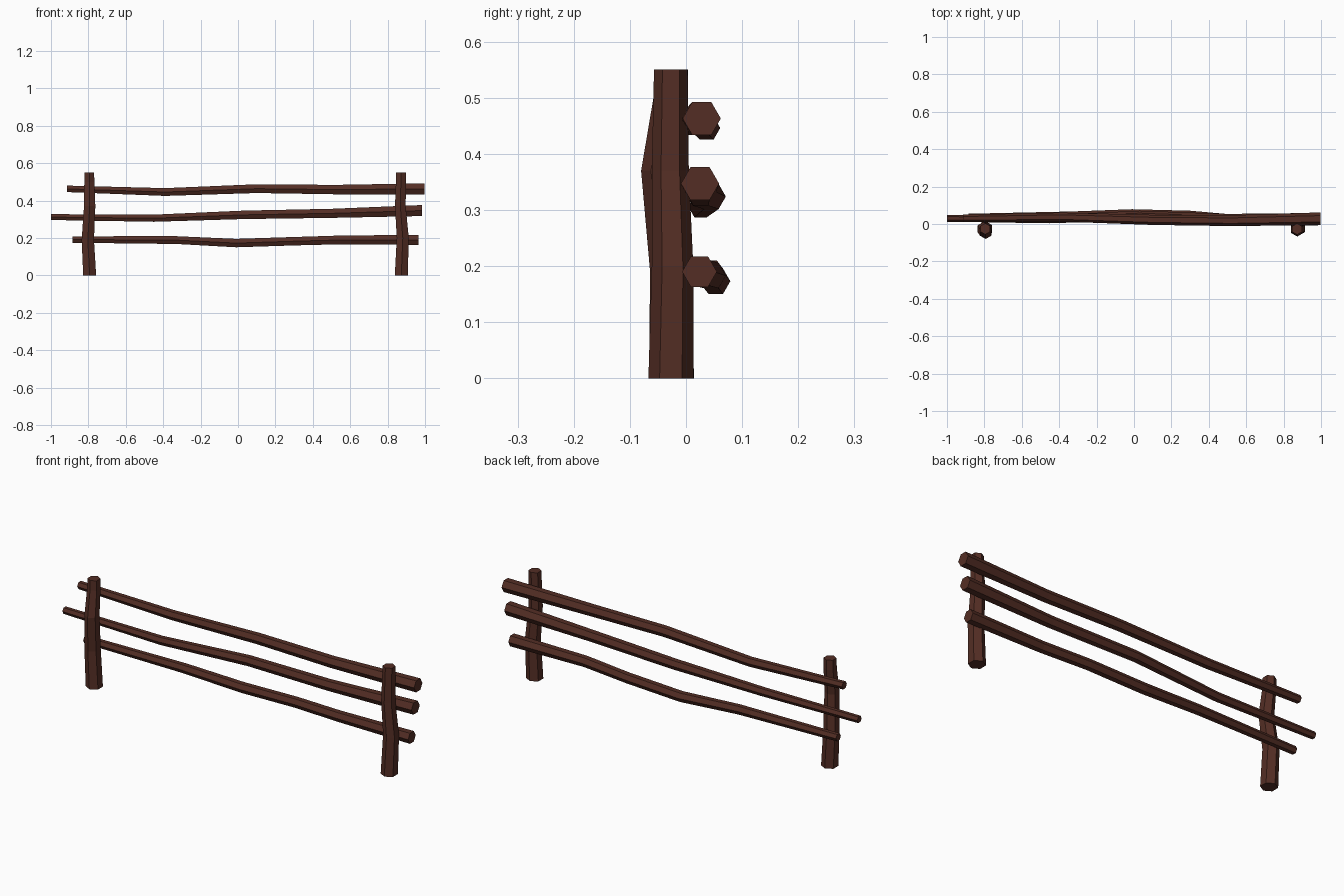
import bpy, bmesh, math
from mathutils import Vector

cube = bpy.data.objects.get("Cube")
if cube:
    bpy.data.objects.remove(cube, do_unlink=True)

# Single dark wood colour
wood = bpy.data.materials.new("dark_brown_wood")
wood.use_nodes = True
colour = (0.088, 0.027, 0.018, 1)
wood.diffuse_color = colour
wood.node_tree.nodes["Principled BSDF"].inputs["Base Color"].default_value = colour

SIDES = 6


def make_log(name, stations, side_axis):
    """Loft hexagons through (x, y, z, radius) stations; corners point along y."""
    bm = bmesh.new()
    side = Vector(side_axis)
    rings = []
    for x, y, z, r in stations:
        ring = []
        for i in range(SIDES):
            a = math.tau * i / SIDES
            offset = Vector((0, 1, 0)) * math.cos(a) + side * math.sin(a)
            ring.append(bm.verts.new(Vector((x, y, z)) + offset * r))
        rings.append(ring)
    for low, high in zip(rings, rings[1:]):
        for i in range(SIDES):
            j = (i + 1) % SIDES
            bm.faces.new((low[i], low[j], high[j], high[i]))
    bm.faces.new(rings[0])
    bm.faces.new(rings[-1])
    bmesh.ops.recalc_face_normals(bm, faces=bm.faces)
    mesh = bpy.data.meshes.new(name)
    bm.to_mesh(mesh)
    bm.free()
    mesh.materials.append(wood)
    obj = bpy.data.objects.new(name, mesh)
    bpy.context.collection.objects.link(obj)
    return obj


# Crooked horizontal rails, thicker at the left end
rails = {
    "top_rail": [(-0.915, 0.030, 0.463, 0.020), (-0.39, 0.037, 0.446, 0.024),
                 (0.10, 0.022, 0.464, 0.027), (0.52, 0.018, 0.459, 0.029),
                 (0.998, 0.028, 0.463, 0.034)],
    "middle_rail": [(-1.0, 0.030, 0.312, 0.018), (-0.45, 0.026, 0.306, 0.022),
                    (0.03, 0.045, 0.324, 0.026), (0.50, 0.026, 0.332, 0.028),
                    (0.985, 0.025, 0.347, 0.034)],
    "bottom_rail": [(-0.885, 0.035, 0.192, 0.020), (-0.33, 0.043, 0.189, 0.024),
                    (-0.01, 0.053, 0.173, 0.026), (0.30, 0.045, 0.183, 0.026),
                    (0.55, 0.022, 0.190, 0.027), (0.965, 0.024, 0.190, 0.031)],
}
for name, stations in rails.items():
    make_log(name, stations, (0, 0, 1))

# Tapered, slightly bent posts in front of the rails
posts = {
    "right_post": [(-0.793, -0.026, 0, 0.040), (-0.803, -0.026, 0.19, 0.038),
                   (-0.793, -0.045, 0.37, 0.035), (-0.795, -0.027, 0.50, 0.031),
                   (-0.795, -0.026, 0.55, 0.030)],
    "left_post": [(0.873, -0.027, 0, 0.040), (0.881, -0.024, 0.20, 0.037),
                  (0.868, -0.028, 0.37, 0.033), (0.872, -0.027, 0.55, 0.030)],
}
for name, stations in posts.items():
    make_log(name, stations, (1, 0, 0))
